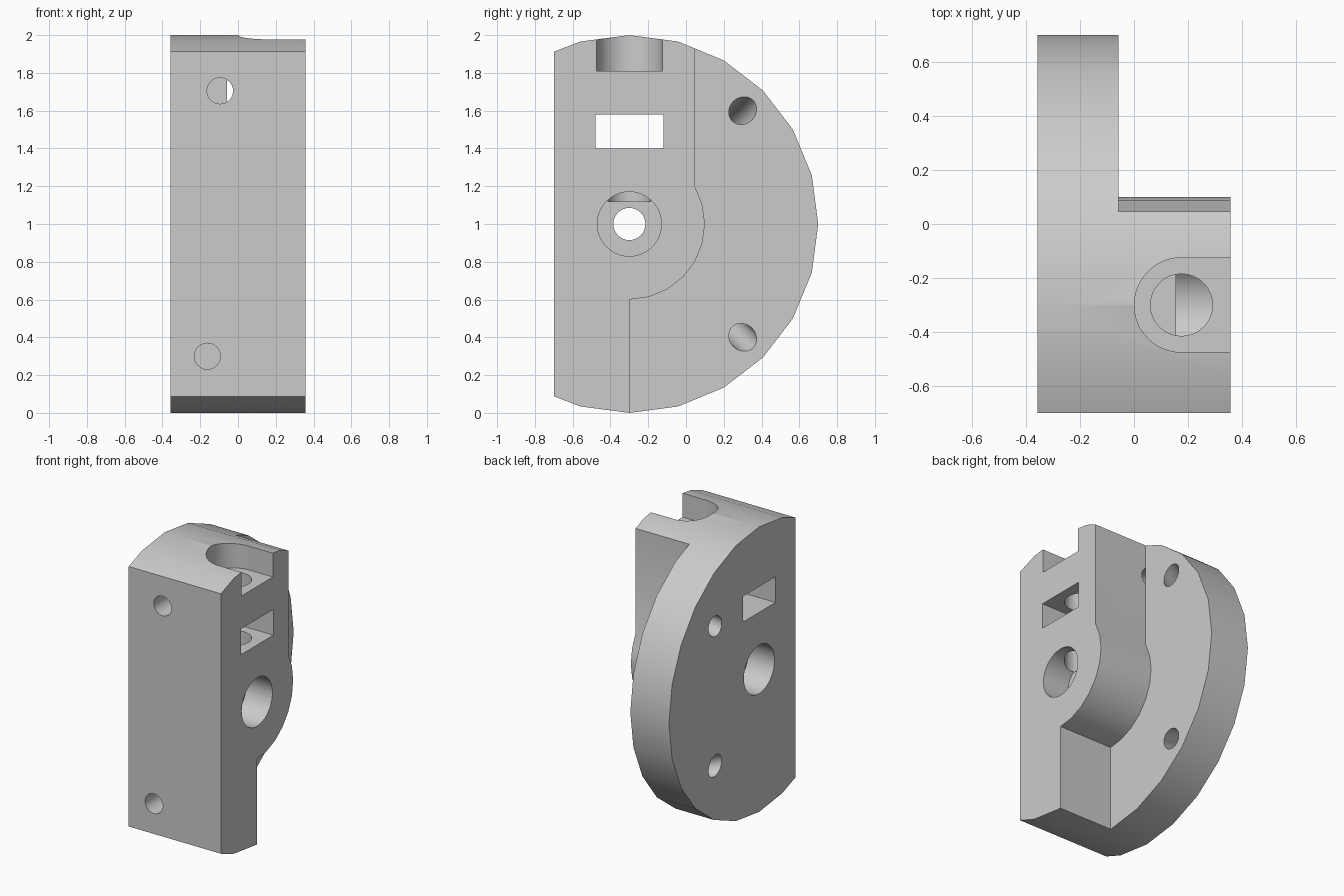
import bpy, bmesh, math
from mathutils import Vector

cube = bpy.data.objects.get("Cube")
if cube:
    bpy.data.objects.remove(cube, do_unlink=True)

HALF = 0.358          # half the thickness along x
STEP = -0.058         # inner face of the round plate
AXIS_Y, AXIS_Z = -0.3, 1.0

grey = bpy.data.materials.new("light grey")
grey.use_nodes = True
grey.diffuse_color = (0.6, 0.6, 0.6, 1)
grey.node_tree.nodes["Principled BSDF"].inputs["Base Color"].default_value = (0.6, 0.6, 0.6, 1)


def add_object(name, bm):
    bmesh.ops.recalc_face_normals(bm, faces=bm.faces)
    mesh = bpy.data.meshes.new(name)
    bm.to_mesh(mesh)
    bm.free()
    mesh.materials.append(grey)
    obj = bpy.data.objects.new(name, mesh)
    bpy.context.collection.objects.link(obj)
    return obj


def arc(radius, start, end):
    """Points in (y, z) about the main axis, every 15 degrees."""
    return [(AXIS_Y + radius * math.cos(math.radians(a)),
             AXIS_Z + radius * math.sin(math.radians(a)))
            for a in range(start, end + 1, 15)]


def prism(name, outline, x0, x1):
    bm = bmesh.new()
    face = bm.faces.new([bm.verts.new((x0, y, z)) for y, z in outline])
    made = bmesh.ops.extrude_face_region(bm, geom=[face])["geom"]
    bmesh.ops.translate(bm, vec=(x1 - x0, 0, 0),
                        verts=[v for v in made if isinstance(v, bmesh.types.BMVert)])
    return add_object(name, bm)


def box(name, low, high):
    outline = [(low[1], low[2]), (high[1], low[2]), (high[1], high[2]), (low[1], high[2])]
    return prism(name, outline, low[0], high[0])


def rod(name, start, end, radius, sides=32):
    start, end = Vector(start), Vector(end)
    bm = bmesh.new()
    bmesh.ops.create_cone(bm, cap_ends=True, segments=sides, radius1=radius,
                          radius2=radius, depth=(end - start).length)
    turn = (end - start).to_track_quat('Z', 'Y').to_matrix()
    bmesh.ops.rotate(bm, cent=(0, 0, 0), matrix=turn, verts=bm.verts)
    bmesh.ops.translate(bm, vec=(start + end) / 2, verts=bm.verts)
    return add_object(name, bm)


# Body: round block with a flat front
flat = 0.912
outline = [(-0.7, AXIS_Z - flat)] + arc(1.0, -105, 105) + [(-0.7, AXIS_Z + flat)]
body = prism("clamp_body", outline, -HALF, HALF)

# Relief behind the raised boss, leaving the round plate
boss = arc(0.4, -90, 30)
relief = [(AXIS_Y, -0.5)] + boss + [(boss[-1][0], 2.5), (1.5, 2.5), (1.5, -0.5)]
cutters = [prism("relief_cutter", relief, STEP, 1.0)]

# Main cross bore with a wide recess at each end
cutters.append(rod("bore_cutter", (-1, AXIS_Y, AXIS_Z), (1, AXIS_Y, AXIS_Z), 0.085))
for side, name in ((1, "left"), (-1, "right")):
    cutters.append(rod(name + "_recess_cutter", (side * 0.155, AXIS_Y, AXIS_Z),
                       (side, AXIS_Y, AXIS_Z), 0.17, 48))

# Nut slot through the thickness
cutters.append(box("nut_slot_cutter", (-1, -0.48, 1.4), (1, -0.12, 1.58)))

# Vertical screw hole, with a head pocket open to the side
SX = 0.176
cutters.append(rod("screw_hole_cutter", (SX, AXIS_Y, 1.12), (SX, AXIS_Y, 2.3), 0.115))
cutters.append(rod("head_pocket_cutter", (SX, AXIS_Y, 1.81), (SX, AXIS_Y, 2.3), 0.175, 48))
cutters.append(box("head_pocket_side_cutter", (SX, AXIS_Y - 0.175, 1.81),
                   (1, AXIS_Y + 0.175, 2.3)))

# Front holes
for name, x, z in (("upper", -0.095, 1.705), ("lower", -0.162, 0.3)):
    cutters.append(rod(name + "_front_hole_cutter", (x, -1, z), (x, 0.0465, z), 0.069))

# Slanted holes in the round plate
for name, up in (("upper", 1), ("lower", -1)):
    def on_axis(x):
        r = 0.6 + (x - STEP) * 0.37
        return (x, AXIS_Y + r, AXIS_Z + up * r)
    cutters.append(rod(name + "_slanted_hole_cutter", on_axis(-0.65), on_axis(0.2), 0.069))

for cutter in cutters:
    cutter.hide_render = True
    mod = body.modifiers.new(cutter.name, 'BOOLEAN')
    mod.operation = 'DIFFERENCE'
    mod.solver = 'EXACT'
    mod.object = cutter

# Bake the cuts, then drop the cutters
graph = bpy.context.evaluated_depsgraph_get()
graph.update()
baked = bpy.data.meshes.new_from_object(body.evaluated_get(graph))
body.modifiers.clear()
body.data = baked
baked.materials.clear()
baked.materials.append(grey)
for poly in baked.polygons:
    poly.material_index = 0
for cutter in cutters:
    bpy.data.objects.remove(cutter, do_unlink=True)

bpy.ops.object.select_all(action='DESELECT')
body.select_set(True)
bpy.context.view_layer.objects.active = body
bpy.ops.object.shade_smooth_by_angle(angle=math.radians(25))
